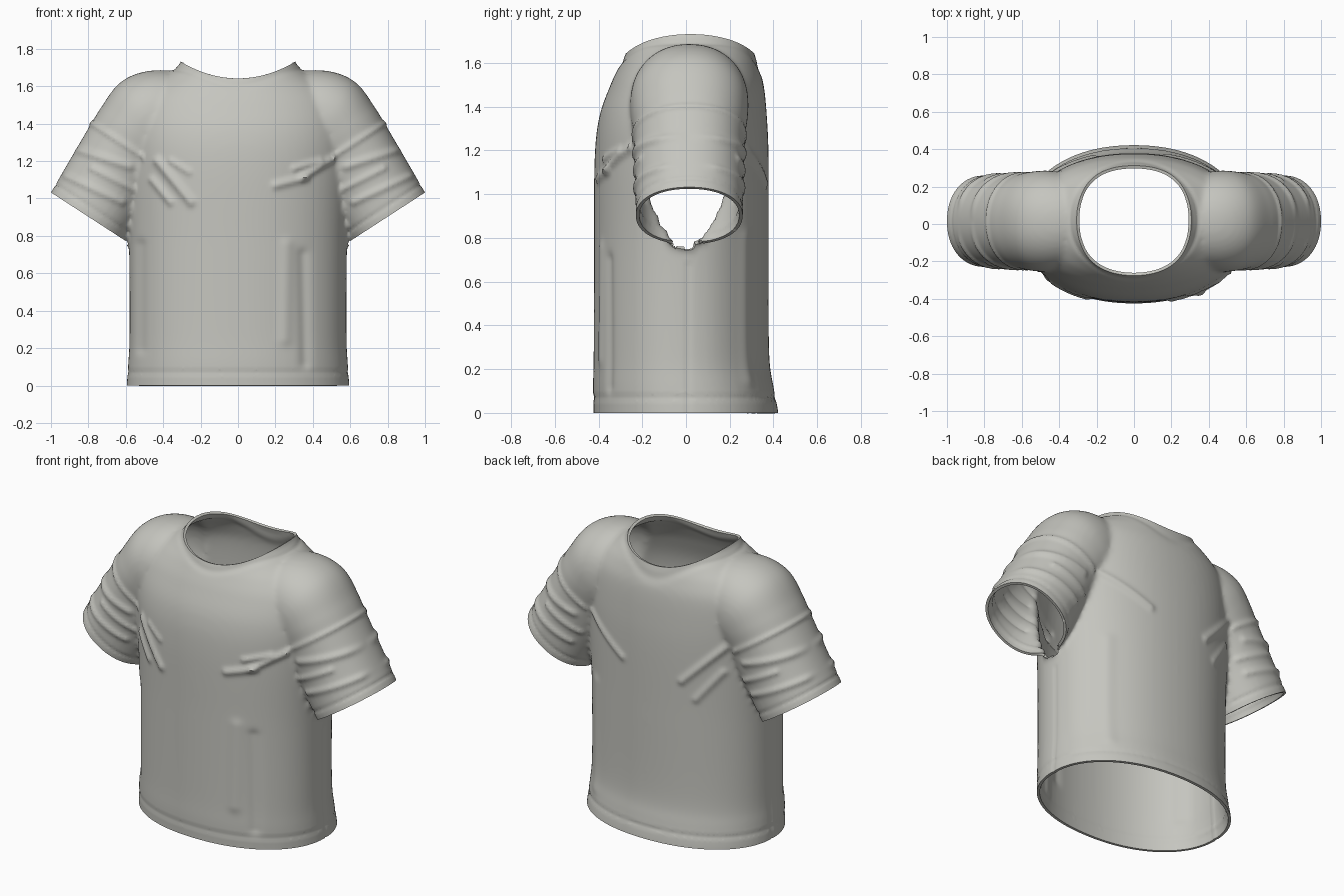
import bpy, bmesh, math
from mathutils import Vector

if "Cube" in bpy.data.objects:
    bpy.data.objects.remove(bpy.data.objects["Cube"])

# Shared directions: sleeve opening centre, its outward axis
CUFF = Vector((0.80, 0.015, 0.90))
AXIS = Vector((0.545, 0, -0.84)).normalized()


def spline(rows, steps=8):
    """Smoothly interpolate rows of numbers."""
    out = []
    for i in range(len(rows) - 1):
        a, b, c, d = (rows[max(0, min(len(rows) - 1, i + k))] for k in (-1, 0, 1, 2))
        for s in range(steps):
            t = s / steps
            out.append([0.5 * (2 * q + (r - p) * t + (2 * p - 5 * q + 4 * r - e) * t * t
                               + (3 * q - p - 3 * r + e) * t ** 3)
                        for p, q, r, e in zip(a, b, c, d)])
    return out + [rows[-1]]


def power(v, n):
    return math.copysign(abs(v) ** (2 / n), v)


def loft(name, rings):
    bm = bmesh.new()
    loops = [[bm.verts.new(p) for p in ring] for ring in rings]
    n = len(loops[0])
    for a, b in zip(loops, loops[1:]):
        for i in range(n):
            j = (i + 1) % n
            bm.faces.new((a[i], a[j], b[j], b[i]))
    bm.faces.new(loops[0])
    bm.faces.new(loops[-1])
    bmesh.ops.recalc_face_normals(bm, faces=bm.faces)
    me = bpy.data.meshes.new(name)
    bm.to_mesh(me)
    bm.free()
    ob = bpy.data.objects.new(name, me)
    bpy.context.collection.objects.link(ob)
    return ob


def bake(ob):
    """Apply all modifiers."""
    dg = bpy.context.evaluated_depsgraph_get()
    me = bpy.data.meshes.new_from_object(ob.evaluated_get(dg))
    ob.modifiers.clear()
    ob.data = me


ANGLES = [2 * math.pi * i / 72 for i in range(72)]

# Torso: height, half width, front, back
torso_rows = [
    (-0.10, .597, -.42, .425), (0, .595, -.422, .422), (.12, .587, -.425, .40),
    (.28, .58, -.422, .38), (.75, .583, -.42, .378), (1.15, .60, -.418, .378),
    (1.35, .60, -.397, .37), (1.5, .57, -.345, .355), (1.59, .50, -.302, .33),
    (1.65, .41, -.272, .31), (1.70, .33, -.262, .303), (1.75, .30, -.26, .30),
    (1.85, .295, -.26, .30)]


def torso_ring(row):
    z, w, f, b = row
    return [Vector((w * power(math.cos(t), 2.15),
                    (f + b) / 2 + (b - f) / 2 * power(math.sin(t), 2.15), z)) for t in ANGLES]


shirt = loft("shirt", [torso_ring(r) for r in spline(torso_rows)])

# Sleeves: centre x, centre z, tilt, half height, half depth
sleeve_rows = [
    (.20, 1.45, 90, .20, .18), (.36, 1.45, 80, .24, .25), (.46, 1.42, 55, .262, .27),
    (.53, 1.34, 38, .25, .265), (.578, 1.27, 33, .245, .255), (.69, 1.085, 33, .242, .248),
    (.80, .90, 33, .24, .245), (.815, .875, 33, .24, .245)]


def sleeve_ring(row, side):
    cx, cz, tilt, h, d = row
    a = math.radians(tilt)
    return [Vector((side * (cx + math.cos(a) * h * power(math.cos(t), 2.15)),
                    .015 + d * power(math.sin(t), 2.15),
                    cz + math.sin(a) * h * power(math.cos(t), 2.15))) for t in ANGLES]


for side in (1, -1):
    sleeve = loft("sleeve", [sleeve_ring(r, side) for r in spline(sleeve_rows)])
    mod = shirt.modifiers.new("join", 'BOOLEAN')
    mod.operation, mod.object, mod.solver = 'UNION', sleeve, 'EXACT'
    bake(shirt)
    bpy.data.objects.remove(sleeve)

# Blend the joins into one cloth surface
mod = shirt.modifiers.new("cloth", 'REMESH')
mod.mode, mod.voxel_size = 'VOXEL', 0.014
mod = shirt.modifiers.new("soften", 'SMOOTH')
mod.factor, mod.iterations = 0.5, 8
bake(shirt)

bm = bmesh.new()
bm.from_mesh(shirt.data)


def cut(faces, point, normal):
    geom = set(faces)
    for f in faces:
        geom.update(f.verts)
        geom.update(f.edges)
    bmesh.ops.bisect_plane(bm, geom=list(geom), plane_co=point, plane_no=normal,
                           clear_outer=True)


# Hem opening
cut([f for f in bm.faces if f.calc_center_median().z < 0.08], Vector(), Vector((0, 0, -1)))

# Sleeve openings
for side in (1, -1):
    flip = Vector((side, 1, 1))
    c, n = CUFF * flip, AXIS * flip
    near = [f for f in bm.faces if f.calc_center_median().x * side > 0.6
            and (f.calc_center_median() - c).dot(n) > -0.06
            and (f.calc_center_median() - c).length < 0.34]
    cut(near, c - n * 0.002, n)

# Neck opening, dipping at front and back
for v in bm.verts:
    v.co.z -= 0.95 * v.co.x ** 2
cut([f for f in bm.faces if f.calc_center_median().z > 1.5], Vector((0, 0, 1.642)), Vector((0, 0, 1)))
for v in bm.verts:
    v.co.z += 0.95 * v.co.x ** 2

# Folds: x and z of both ends, facing (-1 front, 1 back), height, width
folds = [
    (.20, 1.07, .36, 1.11, -1, .014, .020), (.34, 1.11, .50, 1.21, -1, .016, .018),
    (.30, 1.16, .44, 1.20, -1, .012, .016), (-.43, 1.20, -.25, .98, -1, .016, .022),
    (-.46, 1.10, -.36, .98, -1, .012, .018), (-.36, 1.20, -.26, 1.14, -1, .009, .016),
    (.25, .25, .26, .75, -1, .008, .035), (.36, .12, .35, .70, -1, -.010, .030),
    (-.52, .20, -.52, .75, -1, -.008, .030),
    (.18, 1.05, .46, 1.22, 1, .012, .020), (-.46, 1.24, -.22, 1.0, 1, .013, .020),
    (-.44, 1.08, -.30, .90, 1, .010, .020), (.42, .15, .42, .8, 1, .007, .035)]
for s in (1, -1):
    for facing in (-1, 1):
        folds += [(s * .58, 1.17, s * .86, 1.26, facing, .012, .020),
                  (s * .56, 1.05, s * .78, 1.16, facing, .010, .016),
                  (s * .62, .98, s * .92, 1.12, facing, .011, .018)]


def bump(d, width):
    return math.exp(-(d / width) ** 2)


def fold_height(p, n):
    total = 0
    q = Vector((p.x, p.z))
    for x1, z1, x2, z2, facing, h, w in folds:
        a, b = Vector((x1, z1)), Vector((x2, z2))
        t = max(0, min(1, (q - a).dot(b - a) / (b - a).length_squared))
        d = (q - a.lerp(b, t)).length
        if d < 3 * w and n.y * facing > 0:
            total += h * bump(d, w) * min(1, n.y * facing * 2)
    return total


def seam_height(p):
    """Stitch grooves and the raised sleeve seam."""
    q = Vector((abs(p.x), p.y, p.z))
    along = (q - CUFF).dot(AXIS)
    total = -.005 * bump(p.z - .07, .009)
    if q.x > .595 and p.z > .74:
        total -= .005 * bump(along + .05, .009)
    if q.x > .50 and p.z > .9:
        total += .009 * bump(along + .43, .014)
    if p.z < .68:
        total -= .005 * bump(p.y - .01, .009) if q.x > .5 else 0
    if p.z > 1.5:
        ring = math.hypot(p.x / .345, (p.y - .02) / .315)
        total -= .005 * bump((ring - 1) * .33, .010)
    return total


bm.normal_update()
moves = [(v, v.normal * (fold_height(v.co, v.normal) + seam_height(v.co))) for v in bm.verts]
for v, m in moves:
    v.co += m
# Drop any loose scraps
bmesh.ops.delete(bm, geom=[v for v in bm.verts if not v.link_faces], context='VERTS')
bm.to_mesh(shirt.data)
bm.free()

# Cloth thickness
mod = shirt.modifiers.new("thickness", 'SOLIDIFY')
mod.thickness, mod.offset = 0.016, -1
bake(shirt)

# Cloth colour
mat = bpy.data.materials.new("light_grey_cloth")
mat.use_nodes = True
colour = (0.56, 0.56, 0.52, 1)
mat.diffuse_color = colour
mat.node_tree.nodes["Principled BSDF"].inputs["Base Color"].default_value = colour
shirt.data.materials.clear()
shirt.data.materials.append(mat)

bpy.ops.object.select_all(action='DESELECT')
shirt.select_set(True)
bpy.context.view_layer.objects.active = shirt
bpy.ops.object.shade_smooth_by_angle(angle=math.radians(50))
